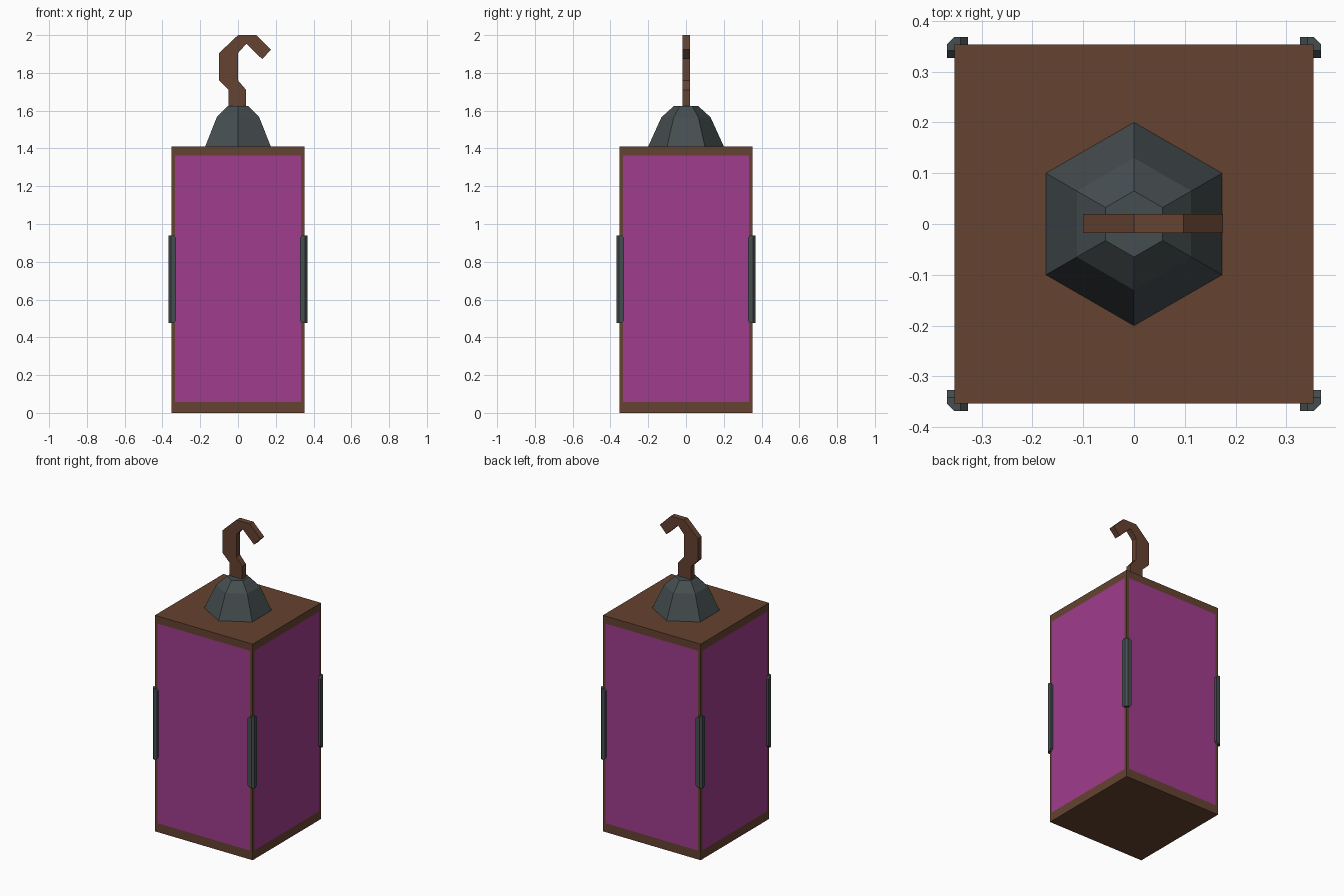
import bpy, bmesh, math

if "Cube" in bpy.data.objects:
    bpy.data.objects.remove(bpy.data.objects["Cube"])


def material(name, rgb):
    m = bpy.data.materials.new(name)
    m.diffuse_color = (*rgb, 1)
    m.use_nodes = True
    m.node_tree.nodes["Principled BSDF"].inputs["Base Color"].default_value = m.diffuse_color
    return m


WOOD = material("brown_wood", (0.13, 0.055, 0.03))
GLASS = material("purple_glass", (0.35, 0.046, 0.265))
METAL = material("dark_metal", (0.06, 0.075, 0.08))


def finish(bm, name, *mats):
    bmesh.ops.recalc_face_normals(bm, faces=bm.faces)
    mesh = bpy.data.meshes.new(name)
    bm.to_mesh(mesh)
    bm.free()
    for m in mats:
        mesh.materials.append(m)
    obj = bpy.data.objects.new(name, mesh)
    bpy.context.collection.objects.link(obj)
    return obj


def box(lo, hi):
    bm = bmesh.new()
    bmesh.ops.create_cube(bm, size=1)
    for v in bm.verts:
        v.co = [(a + b) / 2 + c * (b - a) for a, b, c in zip(lo, hi, v.co)]
    return bm


# Lantern body: wooden box with a glass panel inset flush in each side
HALF, HEIGHT = 0.353, 1.411
bm = box((-HALF, -HALF, 0), (HALF, HALF, HEIGHT))
bm.normal_update()
panels = [f for f in bm.faces if abs(f.normal.z) < 0.5]
bmesh.ops.inset_individual(bm, faces=panels, thickness=0.027)
for f in panels:
    f.material_index = 1
    for v in f.verts:
        v.co.z = 0.058 if v.co.z < HEIGHT / 2 else 1.362
finish(bm, "lantern_body", WOOD, GLASS)

# Hexagonal two-tier metal cap
bm = bmesh.new()
rings = []
for r, z in ((0.2, HEIGHT), (0.13, 1.565), (0.065, 1.624)):
    rings.append([bm.verts.new((r * math.sin(i * math.pi / 3),
                                r * math.cos(i * math.pi / 3), z))
                  for i in range(6)])
for a, b in zip(rings, rings[1:]):
    for i in range(6):
        j = (i + 1) % 6
        bm.faces.new((a[i], a[j], b[j], b[i]))
bm.faces.new(rings[0])
bm.faces.new(rings[-1])
finish(bm, "top_cap", METAL)

# Hanging hook: flat profile with thickness along y
profile = [(-0.05, 1.62), (-0.05, 1.71), (-0.1, 1.76), (-0.1, 1.905),
           (0, 2.0), (0.097, 2.0), (0.175, 1.923), (0.128, 1.873),
           (0.044, 1.954), (0, 1.905), (0, 1.76), (0.043, 1.71), (0.043, 1.62)]
bm = bmesh.new()
face = bm.faces.new([bm.verts.new((x, -0.018, z)) for x, z in profile])
ext = bmesh.ops.extrude_face_region(bm, geom=[face], use_keep_orig=True)
new = [g for g in ext["geom"] if isinstance(g, bmesh.types.BMVert)]
bmesh.ops.translate(bm, verts=new, vec=(0, 0.038, 0))
finish(bm, "hook", WOOD)

# Chamfered corner guards, mirrored to all four corners
IN, OUT = 0.327, 0.368
bm = box((IN, IN, 0.475), (OUT, OUT, 0.94))


def is_cut(e):
    a, b = (v.co for v in e.verts)
    vertical = abs(a.z - b.z) > 0.1
    if vertical:
        return min(a.x, a.y) > 0.35
    return max(a.x, b.x) < 0.35 or max(a.y, b.y) < 0.35


bmesh.ops.bevel(bm, geom=[e for e in bm.edges if is_cut(e)], offset=0.014,
                offset_type='OFFSET', segments=1, profile=0.5, affect='EDGES')
guard = finish(bm, "corner_guards", METAL)
mirror = guard.modifiers.new("mirror", 'MIRROR')
mirror.use_axis = (True, True, False)
mirror.use_mirror_merge = False
